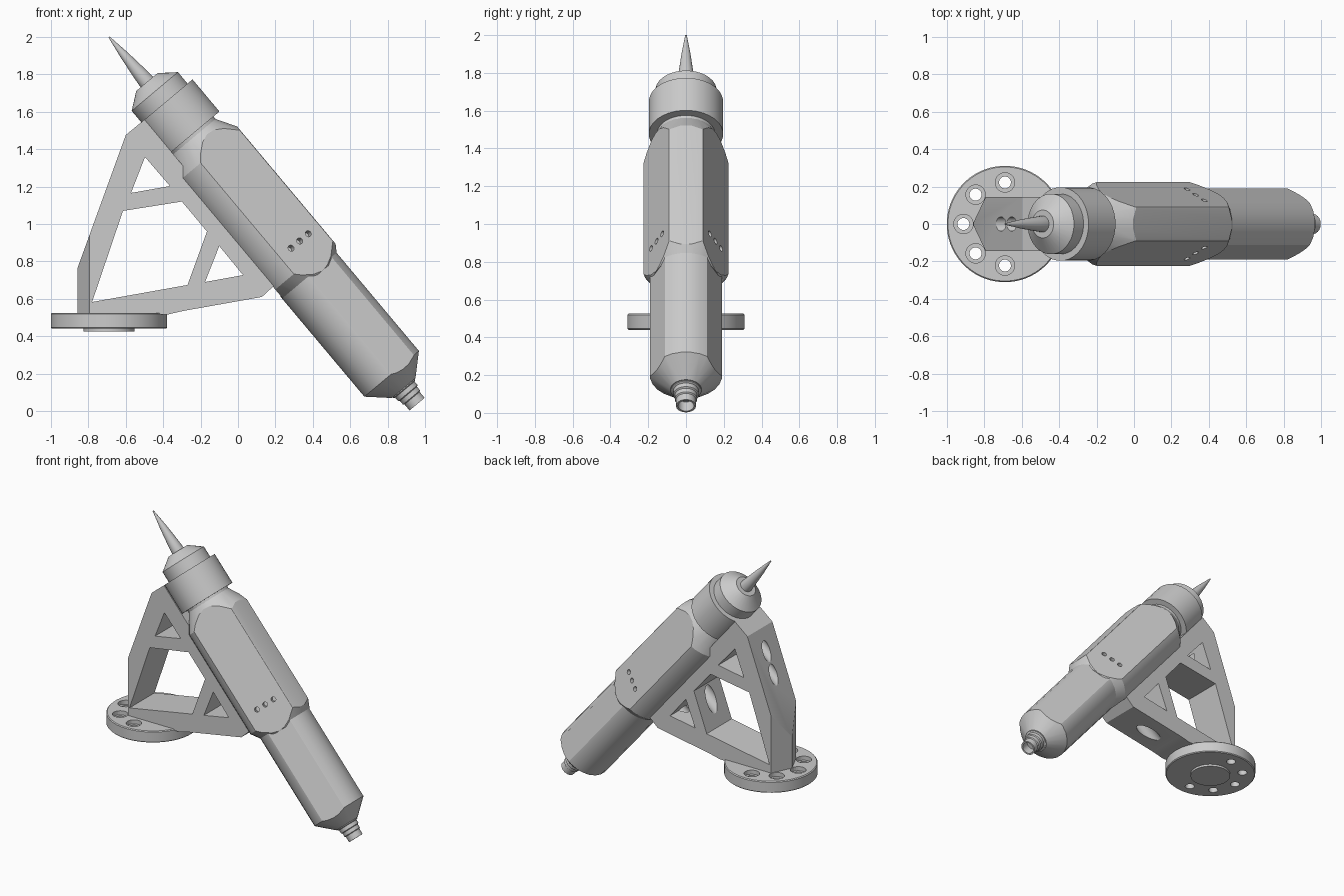
import bpy, bmesh
from math import sin, cos, pi, radians
from mathutils import Matrix, Vector

if "Cube" in bpy.data.objects:
    bpy.data.objects.remove(bpy.data.objects["Cube"])

# Tool frame: local z runs up the tilted tool, local x points up and right
TILT = Matrix.Translation((0.95, 0, 0.046)) @ Matrix.Rotation(radians(-40), 4, 'Y')


def to_object(name, bm, matrix=None, smooth=True):
    bmesh.ops.recalc_face_normals(bm, faces=bm.faces)
    if matrix:
        bm.transform(matrix)
    mesh = bpy.data.meshes.new(name)
    bm.to_mesh(mesh)
    bm.free()
    obj = bpy.data.objects.new(name, mesh)
    bpy.context.collection.objects.link(obj)
    if smooth:
        shade(obj)
    return obj


def shade(obj, angle=20):
    bpy.ops.object.select_all(action='DESELECT')
    obj.select_set(True)
    bpy.context.view_layer.objects.active = obj
    bpy.ops.object.shade_smooth_by_angle(angle=radians(angle))


def revolve(name, profile, seg=32, planes=(), matrix=TILT, smooth=True):
    """Turn an (r, z) profile round z, close both ends, shave by planes (normal, distance)."""
    bm = bmesh.new()
    rings = [[bm.verts.new((r * cos((i + .5) * 2 * pi / seg), r * sin((i + .5) * 2 * pi / seg), z))
              for i in range(seg)] for r, z in profile]
    for a, b in zip(rings, rings[1:]):
        for i in range(seg):
            j = (i + 1) % seg
            bm.faces.new((a[i], a[j], b[j], b[i]))
    bm.faces.new(rings[0][::-1])
    bm.faces.new(rings[-1])
    for normal, dist in planes:
        n = Vector(normal).normalized()
        cut = bmesh.ops.bisect_plane(bm, geom=bm.verts[:] + bm.edges[:] + bm.faces[:], dist=1e-5,
                                     plane_co=n * dist, plane_no=n, clear_outer=True)
        edges = [g for g in cut['geom_cut'] if isinstance(g, bmesh.types.BMEdge)]
        bmesh.ops.holes_fill(bm, edges=edges, sides=0)
    return to_object(name, bm, matrix, smooth)


def prism(name, outline, half, plane='XZ'):
    """Extrude an outline to +-half in y (XZ) or between two z values (XY)."""
    bm = bmesh.new()
    if plane == 'XZ':
        ends = [[bm.verts.new((x, y, z)) for x, z in outline] for y in (-half, half)]
    else:
        ends = [[bm.verts.new((x, y, z)) for x, y in outline] for z in half]
    a, b = ends
    bm.faces.new(a)
    bm.faces.new(b[::-1])
    for i in range(len(a)):
        j = (i + 1) % len(a)
        bm.faces.new((a[i], b[i], b[j], a[j]))
    return to_object(name, bm, smooth=False)


def rod(center, direction, r, length):
    quat = Vector((0, 0, 1)).rotation_difference(Vector(direction))
    m = Matrix.Translation(center) @ quat.to_matrix().to_4x4()
    return revolve('cutter', [(r, -length / 2), (r, length / 2)], 24, matrix=m, smooth=False)


def cut(obj, cutters, op='DIFFERENCE'):
    for c in cutters:
        c.hide_render = True
        mod = obj.modifiers.new('cut', 'BOOLEAN')
        mod.object, mod.operation, mod.solver = c, op, 'EXACT'
    deps = bpy.context.evaluated_depsgraph_get()
    mesh = bpy.data.meshes.new_from_object(obj.evaluated_get(deps))
    obj.modifiers.clear()
    obj.data = mesh
    for c in cutters:
        bpy.data.objects.remove(c)
    shade(obj)


def flats(dist):
    return [((.44, s * .898, 0), dist) for s in (-1, 1)]


# Upper housing: turned blank with three flats on top and one underneath
housing = revolve('upper_housing', [(.175, .86), (.233, .945), (.233, 1.72), (.155, 1.85)], 24,
                  flats(.1755) + [((1, 0, 0), .217), ((-1, 0, 0), .187)], smooth=False)
holes = []
for side in (-1, 1):
    n = Vector((.44, side * .898, 0)).normalized()
    for s in (.02, .08, .14):
        y = side * (.1755 - .44 * s) / .898
        holes.append(rod(TILT @ Vector((s, y, 1.06)), TILT.to_3x3() @ n, .017, .08))
cut(housing, holes)

# Lower grip with two flats and a conical end
revolve('lower_grip', [(.083, .10), (.192, .20), (.192, .90)], 24, flats(.169))

# Cable socket with a hollow mouth
revolve('cable_socket', [(.03, .05), (.042, .05), (.042, -.012), (.053, -.012), (.053, .03), (.06, .035),
                         (.06, .06), (.068, .065), (.068, .09), (.078, .095), (.078, .12)], 24)

# Neck, clamp collar, nose and needle
revolve('neck', [(.155, 1.80), (.155, 1.90)])
revolve('clamp_collar', [(.15, 1.866), (.197, 1.866), (.197, 2.09), (.15, 2.09)])
revolve('nose_cap', [(.162, 2.07), (.162, 2.17), (.075, 2.236)])
revolve('needle', [(.043, 2.20), (.043, 2.25), (.038, 2.30), (.024, 2.42), (.004, 2.55)], 20)

# Mounting bracket: truss plate with three windows and a pointed back edge
bracket = prism('mounting_bracket', [(-.858, .515), (-.858, .765), (-.60, 1.476), (-.50, 1.558),
                                     (.22, .695), (.128, .61), (-.294, .535), (-.38, .515)], .145)
windows = [
    [(-.615, 1.07), (-.30, 1.12), (-.166, .96), (-.27, .674), (-.78, .583)],
    [(-.497, 1.358), (-.572, 1.166), (-.364, 1.203)],
    [(-.10, .882), (-.176, .69), (.027, .727)],
]
cutters = [prism('cutter', w, .3) for w in windows]
for s in (-1, 1):
    cutters.append(prism('cutter', [(-.862, 0), (-.724, s * .29), (-1.1, s * .29), (-1.1, 0)], (.4, 1.7), 'XY'))
# Screw holes, all square to the tool
E = Vector((.766, 0, .643))
for x, z, r, length in ((-.71, 1.17, .038, .5), (-.65, 1.33, .038, .24),
                        (-.13, .565, .05, .5), (-.21, .85, .05, .3)):
    cutters.append(rod((x, 0, z), E, r, length))
cut(bracket, cutters)

# Base flange with five counterbored holes and a locating boss
flange = revolve('base_flange', [(.305, .44), (.311, .446), (.311, .519), (.305, .525)], 64,
                 matrix=Matrix.Translation((-.69, 0, 0)))
bores = []
for i in range(5):
    a = pi / 2 + i * pi / 4
    p = (-.69 + .222 * cos(a), .222 * sin(a))
    bores.append(rod((*p, .48), (0, 0, 1), .032, .3))
    bores.append(rod((*p, .535), (0, 0, 1), .052, .08))
cut(flange, bores)
revolve('locating_boss', [(.137, .425), (.137, .46)], 48, matrix=Matrix.Translation((-.69, 0, 0)))
